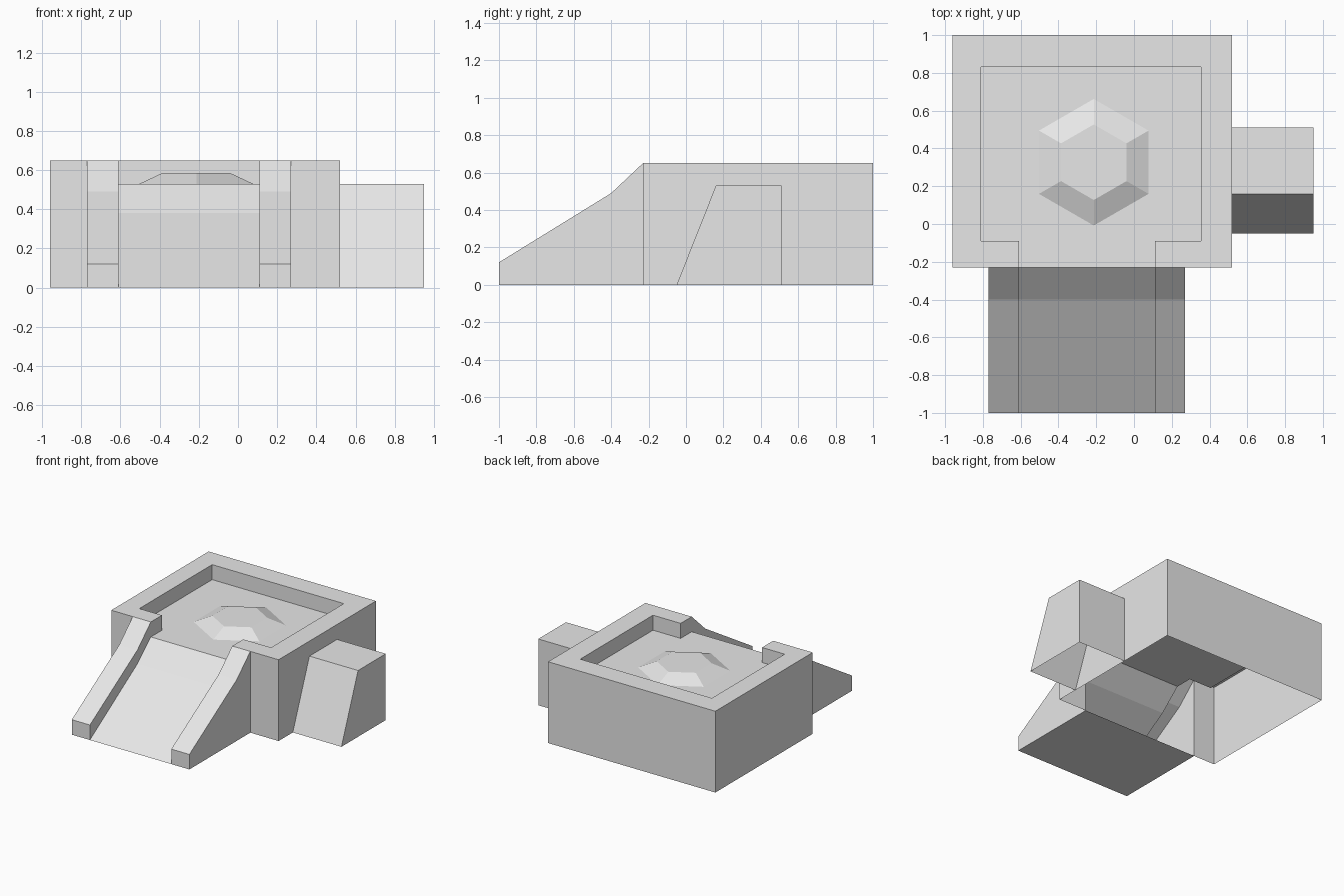
import bpy, bmesh, math

cube = bpy.data.objects.get("Cube")
if cube:
    bpy.data.objects.remove(cube, do_unlink=True)

grey = bpy.data.materials.new("light_grey")
grey.use_nodes = True
colour = (0.8, 0.8, 0.8, 1)
grey.diffuse_color = colour
grey.node_tree.nodes["Principled BSDF"].inputs["Base Color"].default_value = colour


def build(name, polys):
    """Make a flat-shaded object from polygons, welding shared corners."""
    bm = bmesh.new()
    for poly in polys:
        bm.faces.new([bm.verts.new(p) for p in poly])
    bmesh.ops.remove_doubles(bm, verts=bm.verts, dist=0.0005)
    mesh = bpy.data.meshes.new(name)
    bm.to_mesh(mesh)
    bm.free()
    mesh.materials.append(grey)
    obj = bpy.data.objects.new(name, mesh)
    bpy.context.collection.objects.link(obj)
    return obj


def curtain(path, z0, z1):
    """Upright walls along a plan path."""
    return [[(*a, z0), (*b, z0), (*b, z1), (*a, z1)] for a, b in zip(path, path[1:])]


def strip(profile, x0, x1):
    """A side profile (y, z) swept across x."""
    return [[(x0, *a), (x1, *a), (x1, *b), (x0, *b)] for a, b in zip(profile, profile[1:])]


def side(outline, x, facing):
    """A flat side at x from a (y, z) outline, facing +x or -x."""
    return [(x, *p) for p in outline[::facing]]


TOP, FLOOR, FRONT = 0.65, 0.53, -0.23
LEFT, RIGHT, BACK = 0.52, -0.96, 1.0
RAMP = (-0.77, 0.27)
DECK = (-0.61, 0.11)

# Main block: open underneath, with an opening where the ramp joins
corners = [(LEFT, FRONT), (LEFT, BACK), (RIGHT, BACK), (RIGHT, FRONT)]
pit = [(DECK[0], FRONT), (DECK[0], -0.09), (-0.81, -0.09), (-0.81, 0.83),
       (0.355, 0.83), (0.355, -0.09), (DECK[1], -0.09), (DECK[1], FRONT)]
outer = [(RAMP[1], FRONT)] + corners + [(RAMP[0], FRONT)]
build("block_walls", curtain(outer, 0, TOP))
build("block_rim", [[(*p, TOP) for p in corners + pit]])
build("pit_walls", curtain(pit, FLOOR, TOP))
build("pit_floor", [[(*p, FLOOR) for p in reversed(pit)]])

# Low six-sided dais on the pit floor
def hexagon(radius, z):
    return [(-0.213 + radius * math.sin(-k * math.pi / 3),
             0.327 + radius * math.cos(k * math.pi / 3), z) for k in range(6)]

low, high = hexagon(0.335, FLOOR), hexagon(0.2, 0.585)
slopes = [[low[k], low[(k + 1) % 6], high[(k + 1) % 6], high[k]] for k in range(6)]
build("pit_dais", slopes + [high])

# Ramp: deck, base and two raised rails
deck = [(-1, 0), (-0.4, 0.38), (FRONT, FLOOR)]
rail = [(-1, 0), (-1, 0.12), (-0.4, 0.49), (FRONT, TOP)]
build("ramp_deck", strip(deck, *DECK))
build("ramp_base", strip([(FRONT, 0), (-1, 0)], *RAMP))
outer_side = [(-1, 0), (FRONT, 0)] + rail[:0:-1]
inner_side = deck + rail[:0:-1]
for name, outside, inside, facing in (("left_rail", RAMP[1], DECK[1], 1),
                                      ("right_rail", RAMP[0], DECK[0], -1)):
    build(name, strip(rail, min(outside, inside), max(outside, inside))
          + [side(outer_side, outside, facing), side(inner_side, inside, -facing)])

# Side block with a sloping front, open underneath
wedge = [(-0.05, 0), (0.16, FLOOR), (0.51, FLOOR), (0.51, 0)]
build("side_block", strip(wedge, LEFT, 0.95) + [side(wedge, 0.95, -1)])
